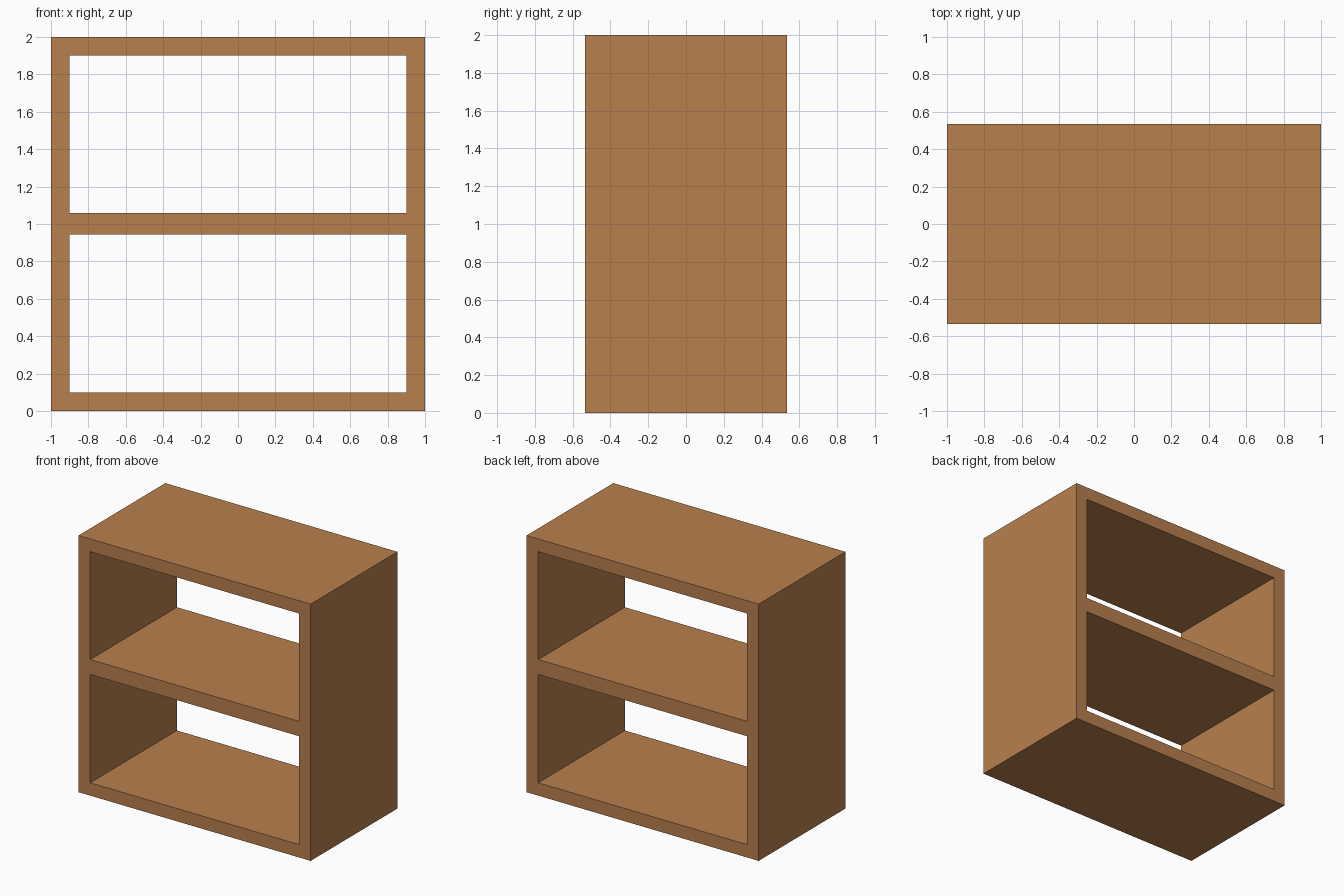
import bpy
import bmesh

if "Cube" in bpy.data.objects:
    bpy.data.objects.remove(bpy.data.objects["Cube"])

DEPTH = 1.067
XS = [-1.0, -0.9, 0.9, 1.0]                # side boards at both ends
ZS = [0.0, 0.1, 0.944, 1.06, 1.9, 2.0]     # base, opening, shelf, opening, top
OPENINGS = {(1, 1), (1, 3)}                # (column, row) cells left empty

wood = bpy.data.materials.new("wood")
wood.diffuse_color = (0.48, 0.216, 0.076, 1.0)
wood.use_nodes = True
wood.node_tree.nodes["Principled BSDF"].inputs["Base Color"].default_value = wood.diffuse_color

# Front outline of the bookcase: a grid of cells without the two openings
bm = bmesh.new()
grid = [[bm.verts.new((x, -DEPTH / 2, z)) for z in ZS] for x in XS]
for i in range(len(XS) - 1):
    for j in range(len(ZS) - 1):
        if (i, j) not in OPENINGS:
            bm.faces.new((grid[i][j], grid[i + 1][j],
                          grid[i + 1][j + 1], grid[i][j + 1]))

# Extrude to full depth, giving one joined, closed body
ext = bmesh.ops.extrude_face_region(bm, geom=bm.faces[:], use_keep_orig=True)
back = [g for g in ext["geom"] if isinstance(g, bmesh.types.BMVert)]
bmesh.ops.translate(bm, vec=(0, DEPTH, 0), verts=back)
bmesh.ops.recalc_face_normals(bm, faces=bm.faces[:])

mesh = bpy.data.meshes.new("bookcase_frame")
bm.to_mesh(mesh)
bm.free()
mesh.materials.append(wood)
frame = bpy.data.objects.new("bookcase_frame", mesh)
bpy.context.collection.objects.link(frame)
